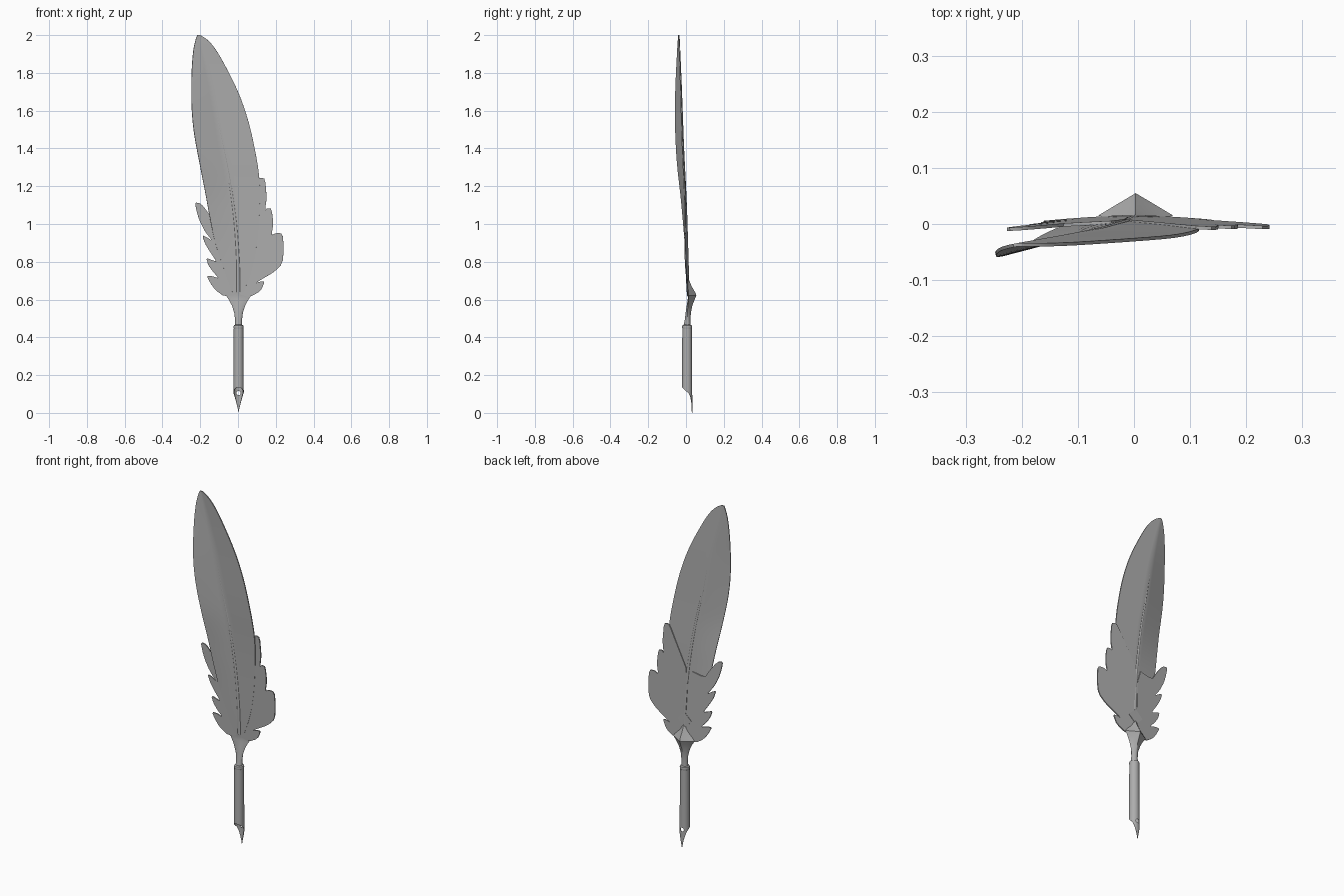
import bpy, math
from mathutils import Vector

if "Cube" in bpy.data.objects:
    bpy.data.objects.remove(bpy.data.objects["Cube"])

grey = bpy.data.materials.new("plain grey")
grey.diffuse_color = (0.42, 0.42, 0.42, 1)
grey.use_nodes = True
grey.node_tree.nodes["Principled BSDF"].inputs["Base Color"].default_value = grey.diffuse_color


def finish(ob, angle=35):
    bpy.ops.object.select_all(action='DESELECT')
    ob.select_set(True)
    bpy.context.view_layer.objects.active = ob
    for m in list(ob.modifiers):
        bpy.ops.object.modifier_apply(modifier=m.name)
    bpy.ops.object.shade_smooth_by_angle(angle=math.radians(angle))


def make(name, verts, faces, thick=0, offset=0):
    me = bpy.data.meshes.new(name)
    me.from_pydata(verts, [], faces)
    me.update()
    me.materials.append(grey)
    ob = bpy.data.objects.new(name, me)
    bpy.context.collection.objects.link(ob)
    if thick:
        s = ob.modifiers.new("thickness", 'SOLIDIFY')
        s.thickness = thick
        s.offset = offset
    return ob


def grid(rows, closed=False, caps=False):
    """Flatten rows of points and bridge neighbouring rows with quads."""
    n = len(rows[0])
    faces = [(r*n + i, r*n + (i+1) % n, (r+1)*n + (i+1) % n, (r+1)*n + i)
             for r in range(len(rows)-1) for i in range(n if closed else n-1)]
    if caps:
        faces += [tuple(reversed(range(n))), tuple(range((len(rows)-1)*n, len(rows)*n))]
    return [p for row in rows for p in row], faces


def curve(pts, z):
    """Smooth interpolation of (z, value) pairs."""
    for i in range(len(pts)-1):
        if z <= pts[i+1][0] or i == len(pts)-2:
            break
    (z0, a), (z1, b) = pts[i], pts[i+1]

    def slope(k):
        lo, hi = max(k-1, 0), min(k+1, len(pts)-1)
        return (pts[hi][1]-pts[lo][1]) / (pts[hi][0]-pts[lo][0])
    h = z1 - z0
    t = min(max((z-z0)/h, 0), 1)
    return ((2*t**3-3*t*t+1)*a + (t**3-2*t*t+t)*h*slope(i)
            + (3*t*t-2*t**3)*b + (t**3-t*t)*h*slope(i+1))


# main vane: left edge, rib and right edge against height
LEFT = [(0.64, -.03), (0.75, -.07), (0.9, -.12), (1.05, -.152), (1.15, -.17), (1.3, -.199),
        (1.48, -.232), (1.62, -.245), (1.8, -.245), (1.92, -.236), (1.98, -.223), (2.0, -.215)]
RIB = [(0.64, .002), (0.8, 0), (1.02, -.016), (1.26, -.05), (1.45, -.088), (1.71, -.137), (2.0, -.208)]
RIGHT = [(0.64, .03), (0.75, .07), (0.9, .1), (1.1, .115), (1.24, .113), (1.38, .092), (1.55, .053),
         (1.7, 0), (1.86, -.08), (1.94, -.13), (1.98, -.168), (2.0, -.2)]
RIB_Y = [(0.64, .011), (1.1, -.001), (1.4, -.014), (1.7, -.024), (2.0, -.037)]
FOLD = [(0.64, .03), (0.9, .08), (1.1, .15), (1.35, .25), (1.7, .27), (2.0, .2)]

rows = []
for k in range(61):
    z = 0.64 + 1.36 * (1 - (1 - k/60)**1.5)
    c, y = curve(RIB, z), curve(RIB_Y, z)
    l, r, f = curve(LEFT, z), curve(RIGHT, z), curve(FOLD, z)
    row = [(c + (l-c)*i/6, y - f*(c-l)*i/6, z) for i in range(6, 0, -1)]
    row += [(c + (r-c)*i/6, y - .03*(r-c)*i/6, z) for i in range(7)]
    rows.append(row)
finish(make("main_vane", *grid(rows), thick=0.006), 50)

# central rib, tapering to the tip
rows = []
for k in range(41):
    z = 0.64 + 1.34*k/40
    c, y, r = curve(RIB, z), curve(RIB_Y, z), 0.009*(1-k/40) + 0.002
    rows.append([(c + r*math.cos(a), y + r*.7*math.sin(a), z)
                 for a in [i*math.pi/4 for i in range(8)]])
finish(make("rib", *grid(rows, True, True)), 60)

# ragged lower barbs on either side, each a flat plate with rounded lobes
LEFT_BARBS = [(-.005, .63), (-.07, .615), (-.12, .65), (-.148, .69), (-.165, .725), (-.14, .725),
              (-.10, .712), (-.135, .75), (-.158, .785), (-.168, .82), (-.14, .81), (-.112, .80),
              (-.15, .855), (-.174, .895), (-.189, .94), (-.165, .93), (-.135, .91), (-.175, .96),
              (-.205, 1.02), (-.22, 1.07), (-.228, 1.115), (-.195, 1.108), (-.15, 1.05), (-.12, 1.0),
              (-.02, 1.02)]
RIGHT_BARBS = [(.0, .63), (.06, .612), (.12, .645), (.142, .695), (.115, .695), (.09, .685), (.13, .71),
               (.19, .745), (.235, .79), (.243, .87), (.236, .95), (.20, .952), (.177, .94), (.187, 1.0),
               (.178, 1.08), (.155, 1.084), (.143, 1.07), (.152, 1.14), (.143, 1.24), (.12, 1.245),
               (.108, 1.24), (.06, 1.15), (-.02, 1.0)]
for name, outline in (("left_barbs", LEFT_BARBS), ("right_barbs", RIGHT_BARBS)):
    smooth = []
    for (ax, az), (bx, bz) in zip(outline, outline[1:] + outline[:1]):
        smooth += [(ax + (bx-ax)*t, az + (bz-az)*t) for t in (.2, .8)]
    verts = [(x, .013 - .022*(z-.65) - .055*abs(x), z) for x, z in smooth]
    finish(make(name, verts, [tuple(range(len(verts)))], thick=0.006))

# small diamond clasp at the foot of the feather
d = .045
finish(make("diamond_clasp", [(0, .012, .73-d), (d, .010, .73), (0, .010, .73+d), (-d, .010, .73)],
            [(0, 1, 2, 3)], thick=0.009))

# flared holder: round neck growing into a ridged kite section
CX, CY = 0.003, 0.006
rows = []
for z, w, back, front, kite in [(.462, .019, .024, -.012, 0), (.49, .018, .023, -.007, .1),
                                (.53, .023, .026, -.002, .4), (.57, .036, .034, .004, .8),
                                (.60, .052, .046, .009, 1), (.622, .067, .055, .011, 1),
                                (.635, .058, .05, .009, 1), (.67, .028, .03, .007, 1),
                                (.715, .002, .012, .007, 1)]:
    mid = front + .004 if kite == 1 else (back + front)/2*(1-kite) + (front+.004)*kite
    row = []
    for i in range(24):
        a = i*math.pi/12
        s, c = math.cos(a), math.sin(a)
        n = (1-kite) + kite/(abs(s)+abs(c))
        row.append((CX + w*s*n, mid + ((back-mid) if c > 0 else (mid-front))*c*n, z))
    rows.append(row)
finish(make("holder", *grid(rows, True, True)), 35)

# collar ring
rows = [[(CX + r*math.cos(i*math.pi/12), CY + r*math.sin(i*math.pi/12), z) for i in range(24)]
        for z, r in [(.444, .02), (.447, .025), (.455, .027), (.463, .025), (.467, .018)]]
finish(make("collar", *grid(rows, True, True)), 40)

# hollow barrel, cut obliquely and drawn out into the nib at the back
N, R = 64, 0.0245
cols = []
for i in range(N):
    a = 2*math.pi*i/N
    x, y = R*math.sin(a), R*math.cos(a)
    if y > 0.010:
        foot = 0.10*(abs(x)/0.0224)**0.85
    else:
        foot = 0.10 + 0.035*(0.010-y)/(0.010+R)
    cols.append((x, y, foot))
rows = []
for k in range(13):
    t = k/12
    rows.append([(CX + x*(1-.08*t), CY + y*(1-.08*t), f + (.447-f)*t) for x, y, f in cols])
barrel = make("barrel_and_nib", *grid(rows, True), thick=0.003, offset=-1)

# vent hole through the nib
bpy.ops.mesh.primitive_cylinder_add(vertices=20, radius=.011, depth=.04, location=(CX, .032, .105),
                                    rotation=(math.pi/2, 0, 0))
cutter = bpy.context.object
cutter.name = "vent_cutter"
cutter.hide_render = True
b = barrel.modifiers.new("vent", 'BOOLEAN')
b.operation = 'DIFFERENCE'
b.solver = 'EXACT'
b.object = cutter
finish(barrel, 40)
bpy.data.objects.remove(cutter, do_unlink=True)
